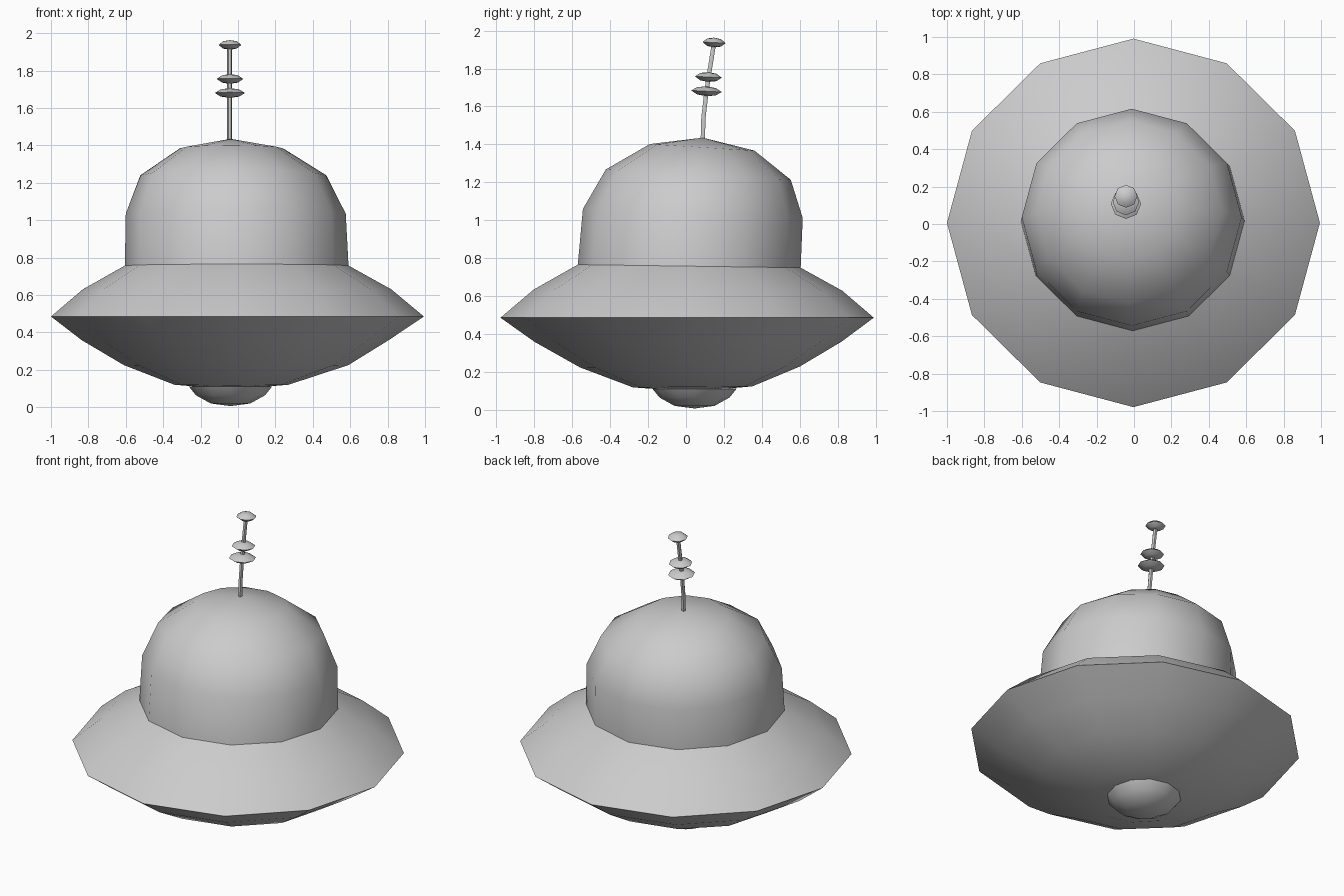
import bpy, bmesh
from math import sin, cos, tan, pi, radians


def loft(name, rings, sides, angle=40):
    """Skin rings of (cx, cy, z, rx, ry, lean degrees); radius 0 is a pole."""
    bm = bmesh.new()
    loops = []
    for cx, cy, z, rx, ry, lean in rings:
        if rx == 0:
            loops.append([bm.verts.new((cx, cy, z))] * sides)
            continue
        loop = []
        for i in range(sides):
            a = 2 * pi * i / sides
            dy = ry * sin(a)
            loop.append(bm.verts.new((cx + rx * cos(a), cy + dy, z - tan(radians(lean)) * dy)))
        loops.append(loop)
    for lo, hi in zip(loops, loops[1:]):
        for i in range(sides):
            j = (i + 1) % sides
            bm.faces.new(list(dict.fromkeys((lo[i], lo[j], hi[j], hi[i]))))
    bmesh.ops.recalc_face_normals(bm, faces=bm.faces)
    mesh = bpy.data.meshes.new(name)
    bm.to_mesh(mesh)
    bm.free()
    ob = bpy.data.objects.new(name, mesh)
    bpy.context.collection.objects.link(ob)
    bpy.ops.object.select_all(action='DESELECT')
    ob.select_set(True)
    bpy.context.view_layer.objects.active = ob
    bpy.ops.object.shade_smooth_by_angle(angle=radians(angle))
    return ob


# Saucer hull with the cabin dome rising from it
loft("saucer_and_dome", [
    (-0.035, 0.04, 0.095, 0, 0, 0),
    (-0.035, 0.035, 0.12, 0.305, 0.315, -0.5),
    (-0.01, 0.02, 0.225, 0.60, 0.58, -0.2),
    (-0.015, 0.01, 0.358, 0.82, 0.81, 0),
    (-0.003, 0.006, 0.485, 0.997, 0.985, 0),
    (-0.005, 0.01, 0.63, 0.825, 0.815, 0.2),
    (-0.007, 0.017, 0.757, 0.598, 0.588, 0.8),
    (-0.012, 0.036, 1.035, 0.588, 0.58, 2.4),
    (-0.025, 0.065, 1.24, 0.497, 0.488, 3.2),
    (-0.035, 0.085, 1.384, 0.276, 0.276, 3.6),
    (-0.04, 0.087, 1.435, 0, 0, 0),
], 12)

# Small round lamp under the hull
loft("belly_lamp", [
    (-0.04, 0.045, 0.006, 0, 0, 0),
    (-0.04, 0.045, 0.02, 0.106, 0.106, 0),
    (-0.04, 0.045, 0.064, 0.185, 0.185, 0),
    (-0.04, 0.045, 0.11, 0.222, 0.222, 0),
    (-0.04, 0.045, 0.14, 0, 0, 0),
], 12)

# Curved antenna stem
stem = [(0.088, 1.41), (0.092, 1.54), (0.108, 1.68), (0.12, 1.76), (0.148, 1.935)]
rings = [(-0.045, y, z, 0.013, 0.013, 6) for y, z in stem]
loft("antenna_stem", [(-0.045, 0.088, 1.41, 0, 0, 0)] + rings
     + [(-0.045, 0.148, 1.935, 0, 0, 0)], 6, 60)

# Flattened beads on the antenna
for name, y, z, r in (("lower_bead", 0.108, 1.68, 0.081),
                      ("middle_bead", 0.118, 1.755, 0.071),
                      ("top_bead", 0.148, 1.937, 0.061)):
    h, lean = 0.026, 3
    loft(name, [(-0.043, y, z - h, 0, 0, 0),
                (-0.043, y, z - h * 0.75, r * 0.6, r * 0.6, lean),
                (-0.043, y, z, r, r, lean),
                (-0.043, y, z + h * 0.75, r * 0.6, r * 0.6, lean),
                (-0.043, y, z + h, 0, 0, 0)], 8)
